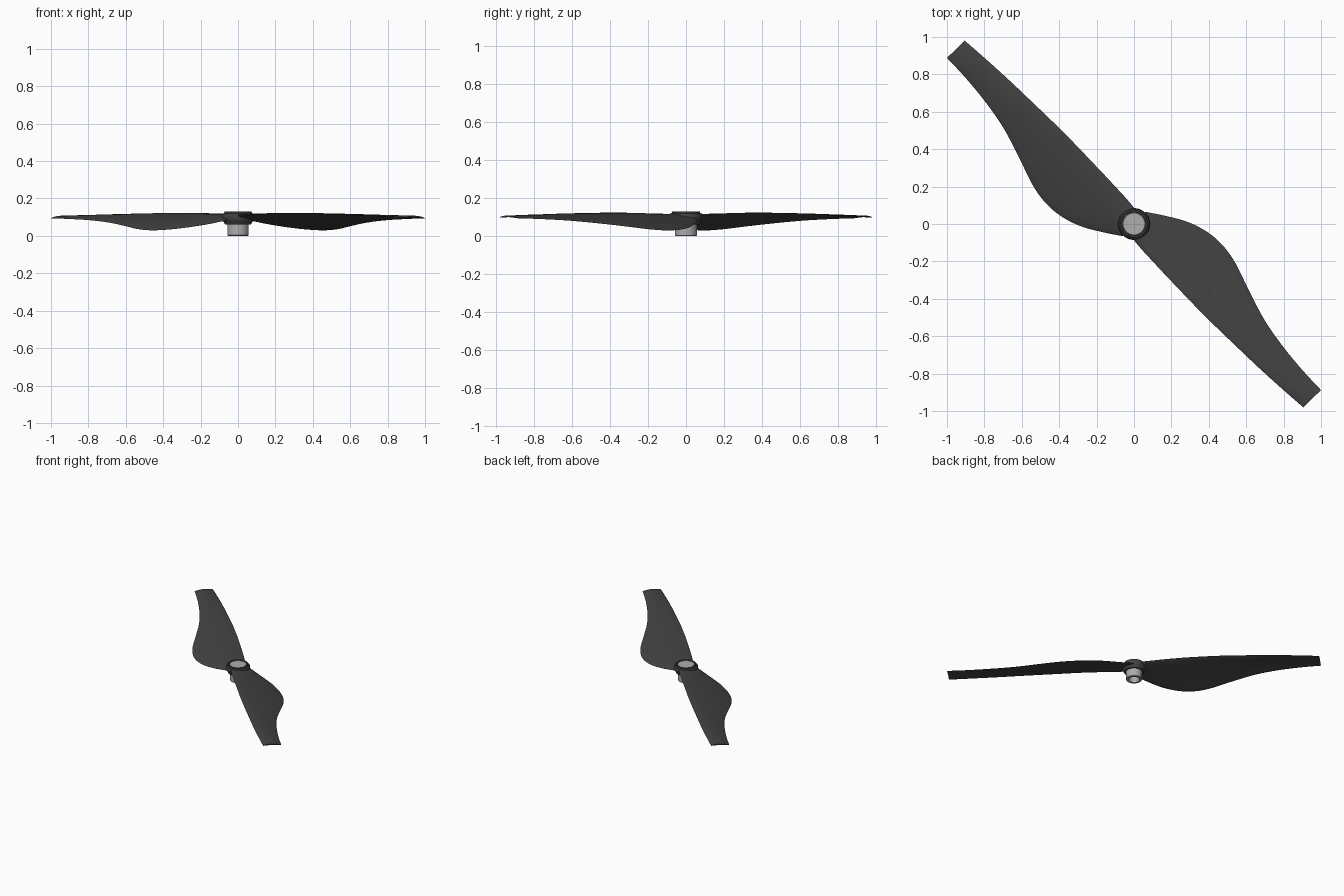
import bpy, bmesh
from math import sin, cos, pi
from mathutils import Vector

if "Cube" in bpy.data.objects:
    bpy.data.objects.remove(bpy.data.objects["Cube"])


def material(name, value):
    m = bpy.data.materials.new(name)
    m.diffuse_color = (value, value, value * 1.02, 1)
    m.use_nodes = True
    m.node_tree.nodes["Principled BSDF"].inputs["Base Color"].default_value = m.diffuse_color
    return m


dark = material("dark_plastic", 0.055)
metal = material("brushed_metal", 0.42)


def finish(name, bm, mat, angle=0.6):
    bmesh.ops.recalc_face_normals(bm, faces=bm.faces)
    mesh = bpy.data.meshes.new(name)
    bm.to_mesh(mesh)
    bm.free()
    ob = bpy.data.objects.new(name, mesh)
    bpy.context.collection.objects.link(ob)
    mesh.materials.append(mat)
    bpy.context.view_layer.objects.active = ob
    ob.select_set(True)
    bpy.ops.object.shade_smooth_by_angle(angle=angle)
    ob.select_set(False)
    return ob


def skin(bm, rings):
    for a, b in zip(rings, rings[1:]):
        n = len(a)
        for i in range(n):
            bm.faces.new((a[i], a[(i + 1) % n], b[(i + 1) % n], b[i]))


def lathe(name, profile, mat, closed=False, n=48):
    bm = bmesh.new()
    rings = [[bm.verts.new((r * cos(2 * pi * i / n), r * sin(2 * pi * i / n), z))
              for i in range(n)] for r, z in profile]
    if closed:
        rings.append(rings[0])
    else:
        bm.faces.new(rings[0])
        bm.faces.new(rings[-1])
    skin(bm, rings)
    return finish(name, bm, mat)


# blade stations: straight edge xyz, curved edge xyz, thickness
STATIONS = [
    (-0.01, -0.075, 0.108, 0.06, 0.065, 0.085, 0.026),
    (0.04, -0.135, 0.111, 0.17, 0.043, 0.062, 0.026),
    (0.10, -0.200, 0.116, 0.29, 0.010, 0.043, 0.024),
    (0.165, -0.270, 0.119, 0.395, -0.045, 0.032, 0.022),
    (0.23, -0.338, 0.121, 0.475, -0.115, 0.030, 0.020),
    (0.31, -0.422, 0.121, 0.540, -0.205, 0.037, 0.018),
    (0.41, -0.523, 0.120, 0.605, -0.335, 0.053, 0.016),
    (0.54, -0.648, 0.116, 0.690, -0.500, 0.071, 0.014),
    (0.66, -0.762, 0.111, 0.785, -0.640, 0.083, 0.012),
    (0.79, -0.880, 0.105, 0.895, -0.775, 0.090, 0.010),
    (0.905, -0.980, 0.098, 1.00, -0.888, 0.094, 0.009),
]


def catmull(p, i, t):
    a, b, c, d = (p[max(0, min(len(p) - 1, i + k))] for k in (-1, 0, 1, 2))
    return [0.5 * (2 * q + (r - o) * t + (2 * o - 5 * q + 4 * r - s) * t * t
                   + (3 * q - o - 3 * r + s) * t ** 3) for o, q, r, s in zip(a, b, c, d)]


def blade(name, sign, sub=5, half=10):
    bm = bmesh.new()
    rows = [catmull(STATIONS, i, k / sub)
            for i in range(len(STATIONS) - 1) for k in range(sub)] + [STATIONS[-1]]
    rings = []
    for row in rows:
        lead, trail, th = Vector(row[:3]), Vector(row[3:6]), row[6]
        ring = []
        for k in range(2 * half):
            a = pi * k / half
            u = 0.5 - 0.5 * cos(a)
            p = lead.lerp(trail, u)
            # rounded thin section with a little camber
            p.z += 0.5 * th * sin(a) * (1.15 - 0.5 * u) + 0.03 * u * (1 - u)
            ring.append(bm.verts.new((sign * p.x, sign * p.y, p.z)))
        rings.append(ring)
    skin(bm, rings)
    bm.faces.new(rings[0])
    bm.faces.new(rings[-1])
    return finish(name, bm, dark, 0.9)


blade("blade_right", 1)
blade("blade_left", -1)

# dark collar around the metal insert
lathe("hub_collar", [(0.058, 0.062), (0.070, 0.062), (0.080, 0.080), (0.085, 0.088),
                     (0.085, 0.112), (0.080, 0.120), (0.074, 0.122), (0.072, 0.130),
                     (0.064, 0.130), (0.062, 0.122), (0.058, 0.118)], dark, closed=True)

# metal insert with a blind bore from below
lathe("hub_insert", [(0.034, 0.075), (0.034, 0.010), (0.040, 0.0), (0.054, 0.0),
                     (0.057, 0.004), (0.057, 0.065), (0.061, 0.070), (0.061, 0.122),
                     (0.058, 0.126)], metal)
